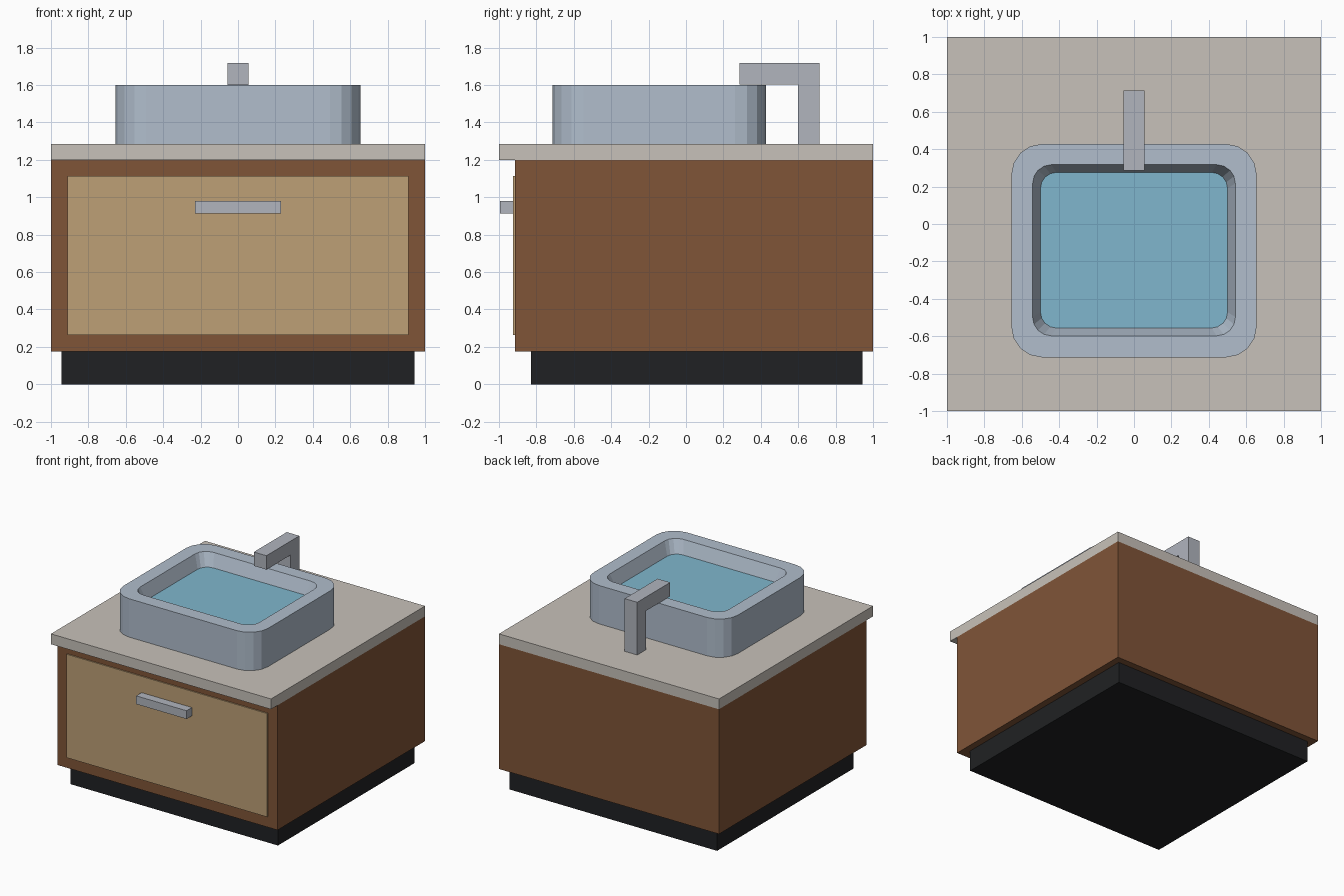
import bpy
import bmesh
from math import sin, cos, pi

if "Cube" in bpy.data.objects:
    bpy.data.objects.remove(bpy.data.objects["Cube"])


def material(name, r, g, b):
    # sRGB 0-255 to linear diffuse colour
    mat = bpy.data.materials.new(name)
    mat.diffuse_color = [(c / 255) ** 2.2 for c in (r, g, b)] + [1]
    mat.use_nodes = True
    mat.node_tree.nodes["Principled BSDF"].inputs["Base Color"].default_value = mat.diffuse_color
    return mat


plinth_black = material("plinth_black", 37, 38, 40)
wood = material("wood", 127, 85, 58)
light_wood = material("light_wood", 188, 158, 117)
stone = material("stone", 198, 192, 184)
ceramic = material("ceramic", 175, 188, 203)
metal = material("metal", 175, 179, 188)
water_blue = material("water_blue", 127, 181, 204)


def loft(name, rings, mat):
    """Skin a stack of equal-length rings and cap both ends."""
    bm = bmesh.new()
    loops = [[bm.verts.new(p) for p in ring] for ring in rings]
    n = len(loops[0])
    for a, b in zip(loops, loops[1:]):
        for i in range(n):
            j = (i + 1) % n
            bm.faces.new((a[i], a[j], b[j], b[i]))
    bm.faces.new(loops[0][::-1])
    bm.faces.new(loops[-1])
    bmesh.ops.recalc_face_normals(bm, faces=bm.faces)
    mesh = bpy.data.meshes.new(name)
    bm.to_mesh(mesh)
    bm.free()
    mesh.materials.append(mat)
    obj = bpy.data.objects.new(name, mesh)
    bpy.context.collection.objects.link(obj)
    return obj


def box(name, x, y, z, mat):
    """Box symmetric in x, with half width x and (min, max) in y and z."""
    corners = [(-x, y[0]), (x, y[0]), (x, y[1]), (-x, y[1])]
    return loft(name, [[(px, py, h) for px, py in corners] for h in z], mat)


def rounded_ring(x, y0, y1, r, z, steps=4):
    """Rounded rectangle outline at height z."""
    centres = [(x - r, y1 - r), (r - x, y1 - r), (r - x, y0 + r), (x - r, y0 + r)]
    return [(cx + r * cos(a), cy + r * sin(a), z)
            for q, (cx, cy) in enumerate(centres)
            for a in [(q + k / steps) * pi / 2 for k in range(steps + 1)]]


# Cabinet
box("plinth", 0.943, (-0.828, 0.943), (0, 0.175), plinth_black)
box("cabinet", 1.0, (-0.915, 1.0), (0.175, 1.2), wood)
box("drawer_front", 0.912, (-0.925, -0.905), (0.263, 1.113), light_wood)
box("drawer_handle", 0.229, (-0.995, -0.92), (0.912, 0.98), metal)
box("countertop", 1.0, (-1.0, 1.0), (1.2, 1.285), stone)

# Basin: outer wall, flat rim, sloping inner wall and floor
loft("basin", [
    rounded_ring(0.656, -0.713, 0.428, 0.165, 1.285),
    rounded_ring(0.656, -0.713, 0.428, 0.165, 1.6),
    rounded_ring(0.542, -0.598, 0.317, 0.10, 1.6),
    rounded_ring(0.498, -0.554, 0.274, 0.085, 1.485),
], ceramic)
loft("water", [rounded_ring(0.5, -0.556, 0.276, 0.085, z) for z in (1.475, 1.495)],
     water_blue)

# Tap: L-shaped side profile extruded across x
tap_profile = [(0.715, 1.285), (0.715, 1.718), (0.287, 1.718),
               (0.287, 1.604), (0.6, 1.604), (0.6, 1.285)]
loft("tap", [[(x, y, z) for y, z in tap_profile] for x in (-0.057, 0.057)], metal)
